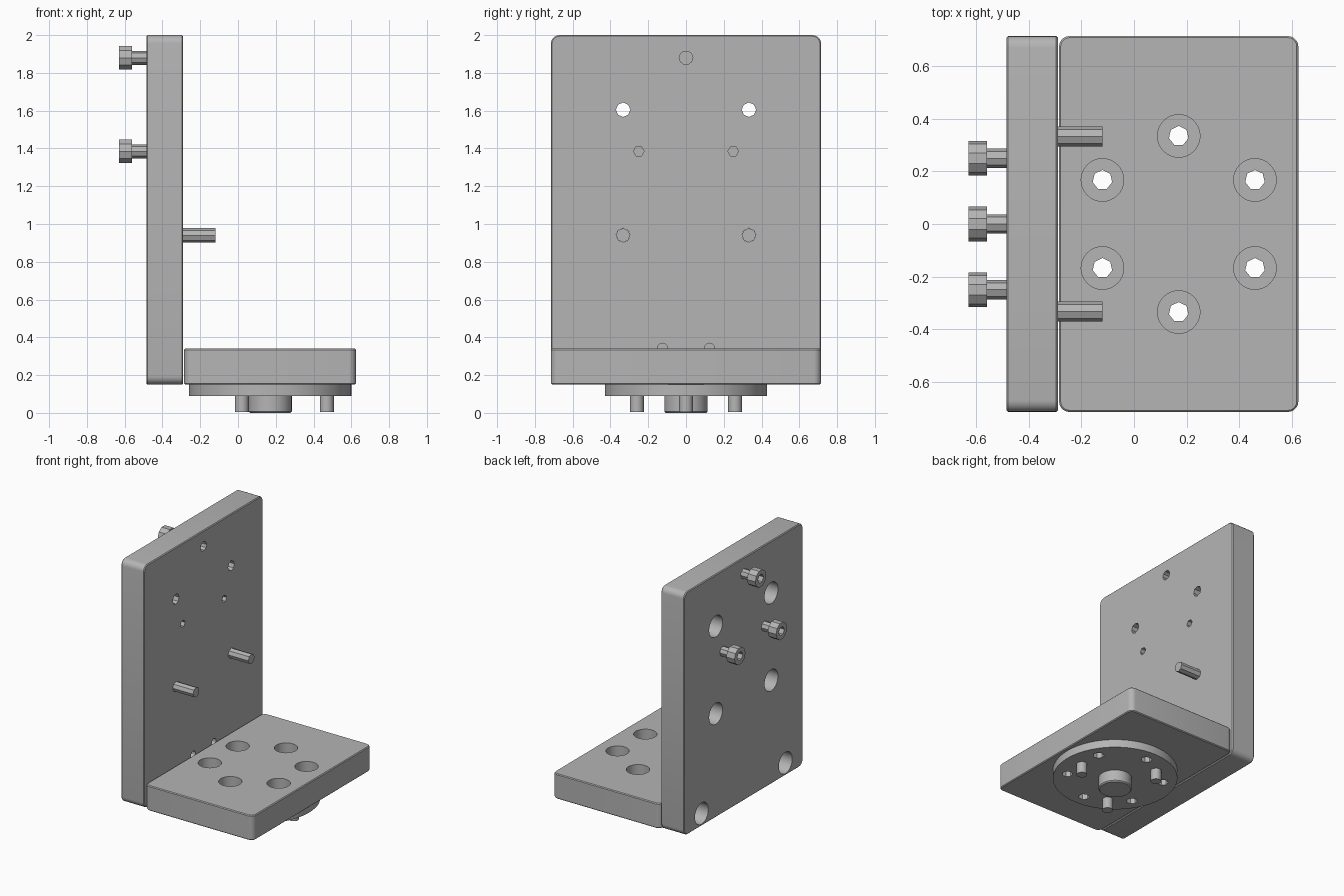
import bpy, bmesh, math
from mathutils import Matrix, Vector

if "Cube" in bpy.data.objects:
    bpy.data.objects.remove(bpy.data.objects["Cube"], do_unlink=True)

steel = bpy.data.materials.new("machined grey")
steel.use_nodes = True
GREY = (0.46, 0.46, 0.46, 1)
steel.diffuse_color = GREY
steel.node_tree.nodes["Principled BSDF"].inputs["Base Color"].default_value = GREY


def finish(name, bm):
    mesh = bpy.data.meshes.new(name)
    bm.to_mesh(mesh)
    bm.free()
    mesh.materials.append(steel)
    obj = bpy.data.objects.new(name, mesh)
    bpy.context.collection.objects.link(obj)
    return obj


def cylinders(name, axis, centres, lo, hi, radius, sides=32, bevel=0):
    """Equal cylinders from lo to hi along x (centres are y, z) or z (centres are x, y)."""
    bm = bmesh.new()
    mid = (lo + hi) / 2
    for a, b in centres:
        if axis == "x":
            m = Matrix.Translation((mid, a, b)) @ Matrix.Rotation(math.pi / 2, 4, "Y")
        else:
            m = Matrix.Translation((a, b, mid))
        bmesh.ops.create_cone(bm, cap_ends=True, segments=sides, radius1=radius,
                              radius2=radius, depth=hi - lo, matrix=m)
    if bevel:
        rims = [e for e in bm.edges if any(len(f.verts) > 4 for f in e.link_faces)]
        bmesh.ops.bevel(bm, geom=rims, offset=bevel, segments=1, affect="EDGES")
    return finish(name, bm)


def plate(name, lo, hi, axis, corner):
    """Block with rounded corners about one axis and finely broken edges."""
    lo, hi = Vector(lo), Vector(hi)
    bm = bmesh.new()
    bmesh.ops.create_cube(bm, size=1, matrix=Matrix.Translation((lo + hi) / 2)
                          @ Matrix.Diagonal((hi - lo).to_4d()))

    def along(e):
        return abs((e.verts[0].co - e.verts[1].co).normalized()[axis]) > 0.9
    bmesh.ops.bevel(bm, geom=[e for e in bm.edges if along(e)], offset=corner,
                    segments=5, profile=0.5, affect="EDGES")
    rims = [e for e in bm.edges if any(len(f.verts) > 4 for f in e.link_faces)]
    bmesh.ops.bevel(bm, geom=rims, offset=0.006, segments=1, affect="EDGES")
    return finish(name, bm)


def cut(obj, *cutters):
    bpy.context.view_layer.objects.active = obj
    for c in cutters:
        mod = obj.modifiers.new("cut", "BOOLEAN")
        mod.operation, mod.solver, mod.object = "DIFFERENCE", "EXACT", c
        bpy.ops.object.modifier_apply(modifier=mod.name)


def ring(radius, count, start):
    return [(CX + radius * math.cos(start + i * math.tau / count),
             radius * math.sin(start + i * math.tau / count)) for i in range(count)]


def pair(y, z):
    return [(-y, z), (y, z)]


CX = 0.17                          # flange centre
BACK, FACE = -0.485, -0.29         # upright plate surfaces
UNDER, TOP, FLANGE = 0.15, 0.34, 0.09

# Main parts
upright = plate("upright_plate", (BACK, -0.715, UNDER), (FACE, 0.715, 2.0), 0, 0.045)
base = plate("base_plate", (-0.285, -0.715, UNDER), (0.625, 0.715, TOP), 2, 0.04)
flange = cylinders("round_flange", "z", [(CX, 0)], FLANGE, UNDER + 0.002, 0.43, 64)
hub = cylinders("centre_hub", "z", [(CX, 0)], 0, FLANGE + 0.01, 0.115, 32, 0.008)
pins = cylinders("flange_pins", "z", ring(0.3, 3, 0), 0.006, FLANGE + 0.01, 0.037, 16)

# Holes through base and flange
bolt_ring = ring(0.335, 6, math.pi / 6)
bores = cylinders("base_bores", "z", bolt_ring, 0.24, 0.5, 0.081)
base_holes = cylinders("base_holes", "z", bolt_ring, 0, 0.45, 0.038, 7)
cut(base, bores, base_holes)
cut(flange, base_holes)

# Holes in the upright
mounts = pair(0.333, 1.605) + pair(0.333, 0.94)
corners = pair(0.505, 0.245)
side_bolts = pair(0.25, 1.385)
top_bolt = [(0, 1.88)]
up_bores = cylinders("upright_bores", "x", mounts + corners, -0.6, -0.375, 0.081)
up_holes = cylinders("upright_holes", "x", mounts, -0.55, -0.2, 0.038, 8)
blind_top = cylinders("top_hole", "x", top_bolt, -0.37, -0.2, 0.036, 10)
blind_side = cylinders("side_holes", "x", side_bolts, -0.37, -0.2, 0.028, 6)
dowels = cylinders("dowel_holes", "x", pair(0.125, 0.342), -0.37, -0.2, 0.027, 12)
cut(upright, up_bores, up_holes, blind_top, blind_side, dowels)

# Dowels sticking out over the base
locators = cylinders("locating_pins", "x", pair(0.333, 0.94), -0.36, -0.12, 0.0375, 8)

# Socket head bolts on the rear
bolts = top_bolt + side_bolts
shanks = cylinders("bolt_shanks", "x", bolts, -0.57, -0.42, 0.037, 8)
heads = cylinders("bolt_heads", "x", bolts, -0.63, -0.56, 0.066, 10)
sockets = cylinders("bolt_sockets", "x", bolts, -0.7, -0.59, 0.034, 6)
cut(heads, sockets)

for c in (bores, base_holes, up_bores, up_holes, blind_top, blind_side, dowels, sockets):
    bpy.data.objects.remove(c, do_unlink=True)

# Smooth round walls, crisp edges
bpy.ops.object.select_all(action="DESELECT")
for o in (upright, base, flange, hub, pins):
    o.select_set(True)
bpy.context.view_layer.objects.active = upright
bpy.ops.object.shade_smooth_by_angle(angle=math.radians(30))
